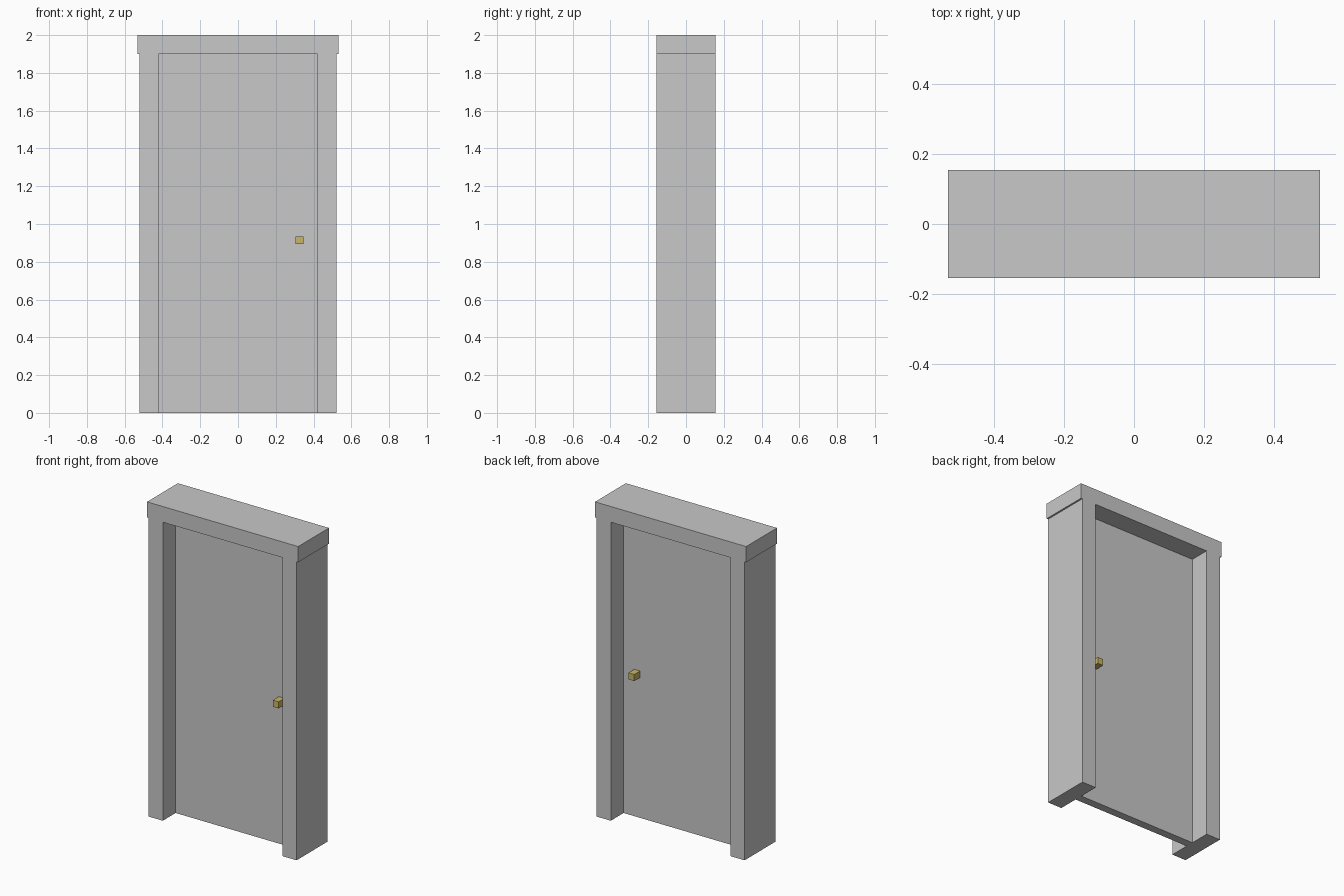
import bpy
from mathutils import Matrix, Vector
import bmesh

cube = bpy.data.objects.get("Cube")
if cube:
    bpy.data.objects.remove(cube, do_unlink=True)


def make_material(name, color):
    mat = bpy.data.materials.new(name)
    mat.use_nodes = True
    mat.diffuse_color = color
    mat.node_tree.nodes["Principled BSDF"].inputs["Base Color"].default_value = color
    return mat


def box(name, low, high, mat):
    """Add a flat-shaded box between two opposite corners."""
    low, high = Vector(low), Vector(high)
    bm = bmesh.new()
    bmesh.ops.create_cube(bm, size=1, matrix=Matrix.Translation((low + high) / 2)
                          @ Matrix.Diagonal((high - low).to_4d()))
    mesh = bpy.data.meshes.new(name)
    bm.to_mesh(mesh)
    bm.free()
    mesh.materials.append(mat)
    obj = bpy.data.objects.new(name, mesh)
    bpy.context.collection.objects.link(obj)
    return obj


grey = make_material("light grey", (0.58, 0.58, 0.58, 1))
brass = make_material("brass", (0.58, 0.46, 0.14, 1))

height, header_bottom = 2.0, 1.9
depth = 0.155            # half depth of the frame
inner, outer = 0.421, 0.521
panel = 0.026            # half thickness of the door

# Frame: two jambs under a slightly wider header
box("left_jamb", (inner, -depth, 0), (outer, depth, header_bottom), grey)
box("right_jamb", (-outer, -depth, 0), (-inner, depth, header_bottom), grey)
box("header", (-0.532, -depth, header_bottom), (0.532, depth, height), grey)

# Door panel set midway through the frame
box("door_panel", (-inner, -panel, 0), (inner, panel, header_bottom), grey)

# Square knobs on both faces
box("front_knob", (0.305, -0.085, 0.893), (0.346, -panel, 0.935), brass)
box("back_knob", (0.305, panel, 0.893), (0.346, 0.085, 0.935), brass)
